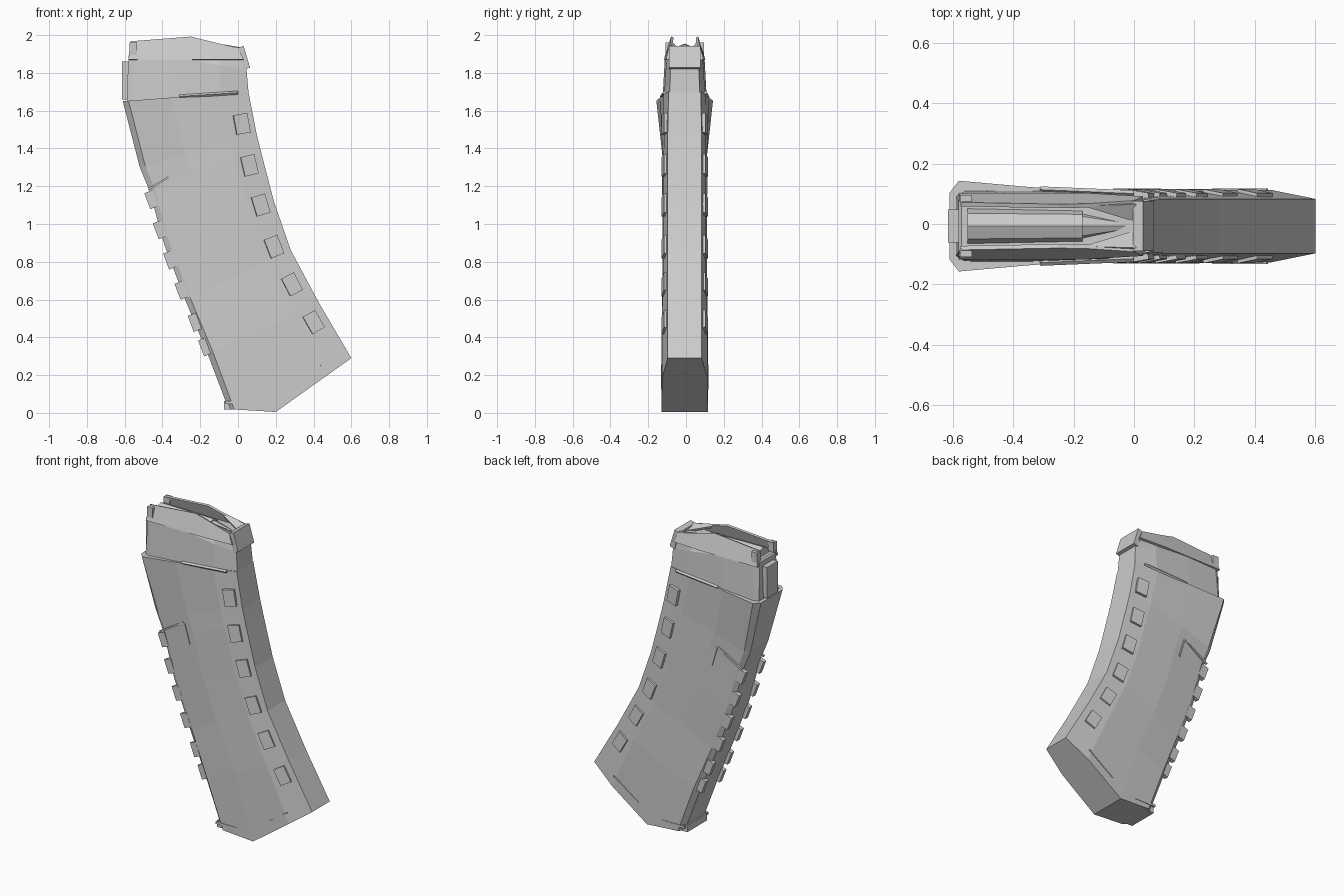
import bpy, bmesh, math
from mathutils import Vector, Matrix

if "Cube" in bpy.data.objects:
    bpy.data.objects.remove(bpy.data.objects["Cube"])

Y0 = -0.007   # slight sideways offset of the whole model


def finish(name, bm):
    bmesh.ops.recalc_face_normals(bm, faces=bm.faces)
    me = bpy.data.meshes.new(name)
    bm.to_mesh(me)
    bm.free()
    ob = bpy.data.objects.new(name, me)
    ob.location.y = Y0
    bpy.context.collection.objects.link(ob)
    return ob


def loft(name, stations):
    """Each station: list of (x, half width, z) from back to front; mirrored in y."""
    bm = bmesh.new()
    rings = []
    for st in stations:
        rings.append([[bm.verts.new((x, s * w, z)) for x, w, z in st] for s in (1, -1)])
    n = len(stations[0])
    for a, b in zip(rings, rings[1:]):
        for s in (0, 1):
            for i in range(n - 1):
                bm.faces.new((a[s][i], a[s][i + 1], b[s][i + 1], b[s][i]))
        for i in (0, n - 1):
            bm.faces.new((a[0][i], b[0][i], b[1][i], a[1][i]))
    for r in (rings[0], rings[-1]):
        for i in range(n - 1):
            bm.faces.new((r[0][i], r[0][i + 1], r[1][i + 1], r[1][i]))
    return finish(name, bm)


def station(back, front, widths, mid=None):
    b, f = Vector(back), Vector(front)
    m = Vector(mid) if mid else b.lerp(f, 0.385)
    pts = [b, b.lerp(m, 0.12), m, m.lerp(f, 0.63), f]
    return [(p.x, w, p.y) for p, w in zip(pts, widths)]


def box(name, centre, size, xaxis=(1, 0, 0), zaxis=(0, 0, 1)):
    z = Vector(zaxis).normalized()
    y = z.cross(Vector(xaxis)).normalized()
    rot = Matrix((y.cross(z), y, z)).transposed().to_4x4()
    bm = bmesh.new()
    bmesh.ops.create_cube(bm, size=1, matrix=Matrix.Translation(centre) @ rot @ Matrix.Diagonal((*size, 1)))
    return finish(name, bm)


def prism(name, profile):
    """Solid sheet between matching outer and inner (x, y, z) edges."""
    bm = bmesh.new()
    v = [bm.verts.new(p) for p in profile]
    bm.faces.new(v)
    ob = finish(name, bm)
    mod = ob.modifiers.new("thickness", 'SOLIDIFY')
    mod.thickness = 0.014
    mod.offset = 0
    return ob


# curved body with chamfered front and flared shoulder
N = (0.09, 0.12, 0.123, 0.12, 0.09)
M = (0.088, 0.106, 0.118, 0.112, 0.09)
loft("body", [
    station((-0.05, 0.02), (0.60, 0.29), N, (0.20, 0.005)),
    station((-0.16, 0.31), (0.43, 0.58), N),
    station((-0.28, 0.60), (0.28, 0.86), M),
    station((-0.39, 0.89), (0.19, 1.12), M),
    station((-0.47, 1.18), (0.125, 1.37), M),
    station((-0.52, 1.30), (0.10, 1.47), (0.09, 0.112, 0.118, 0.11, 0.09)),
    station((-0.61, 1.65), (0.055, 1.70), (0.11, 0.15, 0.13, 0.112, 0.085)),
])

# narrower neck above the shoulder
loft("neck", [
    station((-0.59, 1.62), (0.057, 1.68), (0.10, 0.118, 0.118, 0.11, 0.08)),
    station((-0.58, 1.89), (0.045, 1.82), (0.085, 0.10, 0.105, 0.098, 0.075), (-0.33, 1.88)),
    station((-0.57, 1.90), (0.015, 1.91), (0.07, 0.08, 0.085, 0.085, 0.07)),
])

# feed lips, front corners and rear lip blocks
for s, side in ((1, "left"), (-1, "right")):
    prism("feed_lip_" + side, [(-0.58, s * 0.103, 1.87), (-0.15, s * 0.103, 1.87),
                               (-0.15, s * 0.068, 1.965), (-0.25, s * 0.066, 1.99), (-0.57, s * 0.072, 1.965)])
    prism("front_lip_" + side, [(-0.16, s * 0.103, 1.87), (0.03, s * 0.092, 1.87),
                                (0.0, s * 0.078, 1.93), (-0.15, s * 0.068, 1.965)])
    prism("front_guide_" + side, [(-0.17, s * 0.07, 1.96), (0.01, s * 0.075, 1.93), (0.01, s * 0.015, 1.90)])
    box("rear_lip_" + side, (-0.555, s * 0.085, 1.925), (0.04, 0.035, 0.07))
    prism("shoulder_seam_" + side, [(-0.31, s * 0.126, 1.68), (0.0, s * 0.113, 1.70),
                                    (0.0, s * 0.104, 1.69), (-0.31, s * 0.118, 1.67)])
box("front_bridge", (0.03, 0, 1.88), (0.035, 0.165, 0.12), xaxis=(1, 0, 0.3), zaxis=(-0.3, 0, 1))
box("rear_catch", (-0.595, 0, 1.76), (0.04, 0.11, 0.20))

# top round with a pointed nose
bm = bmesh.new()
to_x = Matrix.Rotation(math.pi / 2, 4, 'Y')
bmesh.ops.create_cone(bm, cap_ends=True, segments=8, radius1=0.06, radius2=0.055, depth=0.38,
                      matrix=Matrix.Translation((-0.36, 0, 1.895)) @ to_x)
bmesh.ops.create_cone(bm, cap_ends=True, segments=8, radius1=0.045, radius2=0.006, depth=0.18,
                      matrix=Matrix.Translation((-0.08, 0, 1.895)) @ to_x)
finish("top_round", bm)

# square pads along the front chamfers
pads = [(0.02, 1.53), (0.06, 1.31), (0.12, 1.10), (0.19, 0.88), (0.285, 0.68), (0.40, 0.48)]
for i, (x, z) in enumerate(pads):
    a, b = pads[max(i - 1, 0)], pads[min(i + 1, 5)]
    t = Vector((a[0] - b[0], 0, a[1] - b[1])).normalized()
    for s in (1, -1):
        across = Vector((t.z, -s * 0.18, -t.x))
        box(f"grip_pad_{i}", (x, s * 0.104, z), (0.075, 0.024, 0.105), across, t)

# ribs along both rear edges
ribs = [(-0.465, 1.13), (-0.42, 0.97), (-0.365, 0.81), (-0.305, 0.65), (-0.235, 0.48), (-0.18, 0.35)]
for i, (x, z) in enumerate(ribs):
    for s in (1, -1):
        box(f"rear_rib_{i}", (x + 0.008, s * 0.092, z), (0.05, 0.028, 0.09), (1, 0, 0.38), (-0.38, 0, 1))

# base lip and side trims
box("base_lip", (-0.03, 0, 0.04), (0.09, 0.20, 0.045))
for s in (1, -1):
    box("base_trim", (0.01, s * 0.118, 0.055), (0.16, 0.012, 0.015))
    box("base_seam", (0.35, s * 0.121, 0.19), (0.22, 0.008, 0.008), (0.2, 0, 0.14), (-0.14, 0, 0.2))
    box("side_groove", (-0.39, s * 0.113, 1.235), (0.20, 0.012, 0.01), (0.18, 0, 0.11), (-0.11, 0, 0.18))
    box("side_groove_lower", (-0.28, s * 0.117, 1.22), (0.01, 0.008, 0.13), (1, 0, 0.3), (-0.3, 0, 1))
